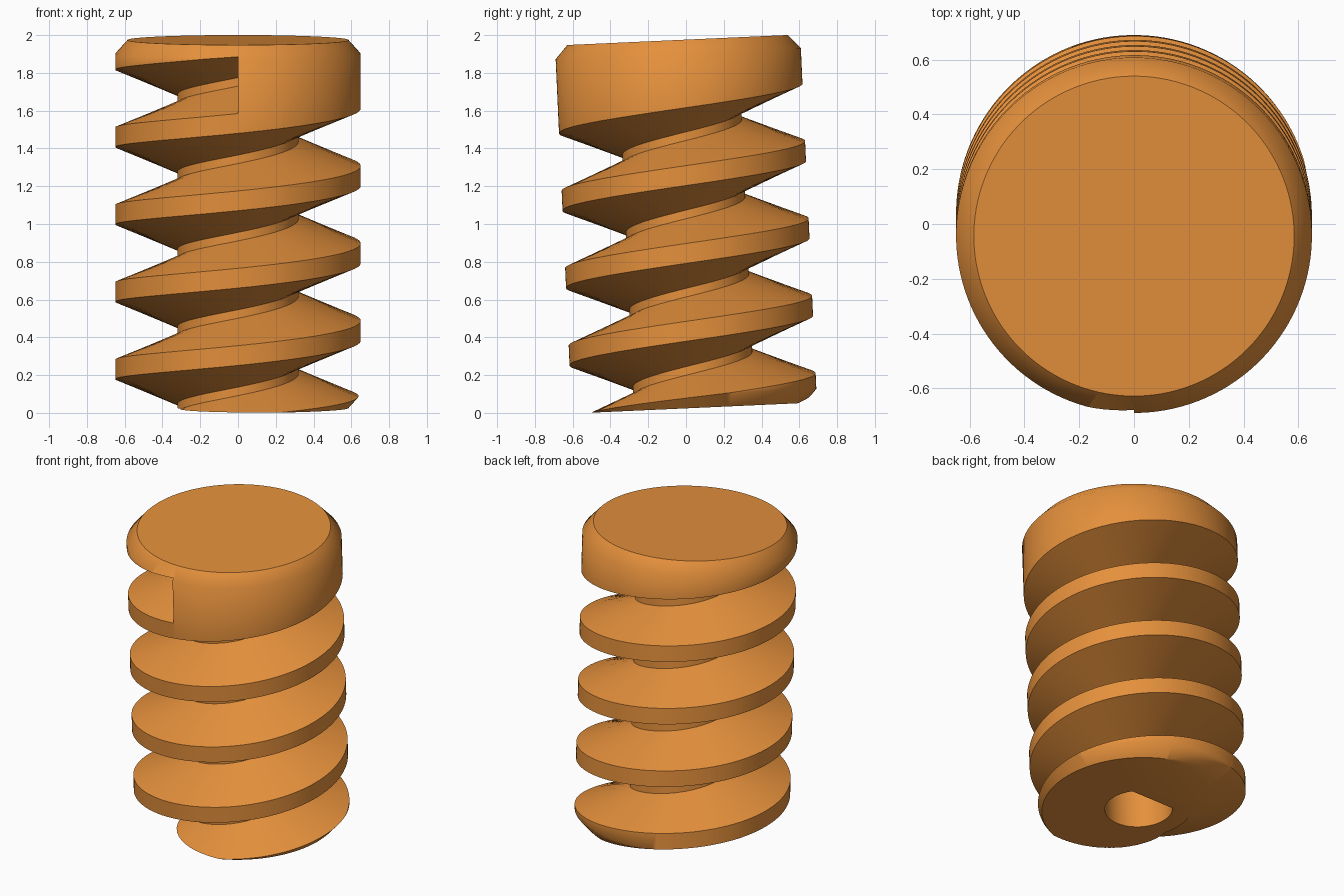
import bpy, bmesh, math
from mathutils import Matrix

PITCH, OUTER, ROOT, HEIGHT = 0.41, 0.65, 0.32, 1.95
SEGS = 128
LEAN = math.radians(2.6)

cube = bpy.data.objects.get("Cube")
if cube:
    bpy.data.objects.remove(cube, do_unlink=True)

orange = bpy.data.materials.new("orange_plastic")
orange.use_nodes = True
orange.diffuse_color = (0.78, 0.28, 0.045, 1)
orange.node_tree.nodes["Principled BSDF"].inputs["Base Color"].default_value = orange.diffuse_color


def skin(name, rings, closed_profile=True):
    """Join a list of equal rings of points into a capped solid."""
    bm = bmesh.new()
    loops = [[bm.verts.new(p) for p in ring] for ring in rings]
    n = len(loops[0])
    for a, b in zip(loops, loops[1:]):
        for i in range(n):
            j = (i + 1) % n
            bm.faces.new((a[i], a[j], b[j], b[i]))
    bm.faces.new(loops[0])
    bm.faces.new(loops[-1])
    bmesh.ops.recalc_face_normals(bm, faces=bm.faces)
    mesh = bpy.data.meshes.new(name)
    bm.to_mesh(mesh)
    bm.free()
    obj = bpy.data.objects.new(name, mesh)
    bpy.context.collection.objects.link(obj)
    return obj


def circle(r, z):
    # Half-step turn keeps the rim points off the groove's end wall
    angles = [math.tau * (i + 0.5) / SEGS for i in range(SEGS)]
    return [(r * math.cos(a), r * math.sin(a), z) for a in angles]


# Chamfered solid cylinder
screw = skin("worm_screw", [circle(0.585, 0), circle(OUTER, 0.072),
                            circle(OUTER, HEIGHT - 0.072), circle(0.585, HEIGHT)])

# Helical groove, ending in a flat wall at the front of the head
slope, reach = 0.13 / (OUTER - ROOT), 0.71
root_half = 0.0225
tip_half = root_half + slope * (reach - ROOT)
profile = [(ROOT, -root_half), (reach, -tip_half), (reach, tip_half), (ROOT, root_half)]
rings = []
for deg in range(-540, 1351, 3):
    a = math.radians(deg)
    mid = PITCH * (deg / 360 + 0.5)
    rings.append([(r * math.cos(a), r * math.sin(a), mid + dz) for r, dz in profile])
groove = skin("groove_cutter", rings)

# D-shaped shaft socket in the underside
bore, flat = 0.205, 0.13
start = math.asin(flat / bore)
sweep = math.pi + 2 * start
arc = [math.pi - start + sweep * i / 48 for i in range(49)]
socket = skin("socket_cutter", [[(bore * math.cos(a), bore * math.sin(a), z) for a in arc]
                                for z in (-0.2, 1.2)])

# Cut both out and keep the result as the mesh
for cutter in (groove, socket):
    cutter.hide_render = True
    mod = screw.modifiers.new(cutter.name, "BOOLEAN")
    mod.operation, mod.solver, mod.object = "DIFFERENCE", "EXACT", cutter
bpy.context.view_layer.update()
result = bpy.data.meshes.new_from_object(screw.evaluated_get(bpy.context.evaluated_depsgraph_get()))
screw.modifiers.clear()
screw.data = result
for cutter in (groove, socket):
    bpy.data.objects.remove(cutter, do_unlink=True)

# Slight forward lean about the middle
result.transform(Matrix.Translation((0, 0, 1)) @ Matrix.Rotation(LEAN, 4, "X")
                 @ Matrix.Translation((0, 0, -HEIGHT / 2)))
result.materials.clear()
result.materials.append(orange)
for poly in result.polygons:
    poly.material_index = 0

bpy.ops.object.select_all(action="DESELECT")
screw.select_set(True)
bpy.context.view_layer.objects.active = screw
bpy.ops.object.shade_smooth_by_angle(angle=math.radians(45))
